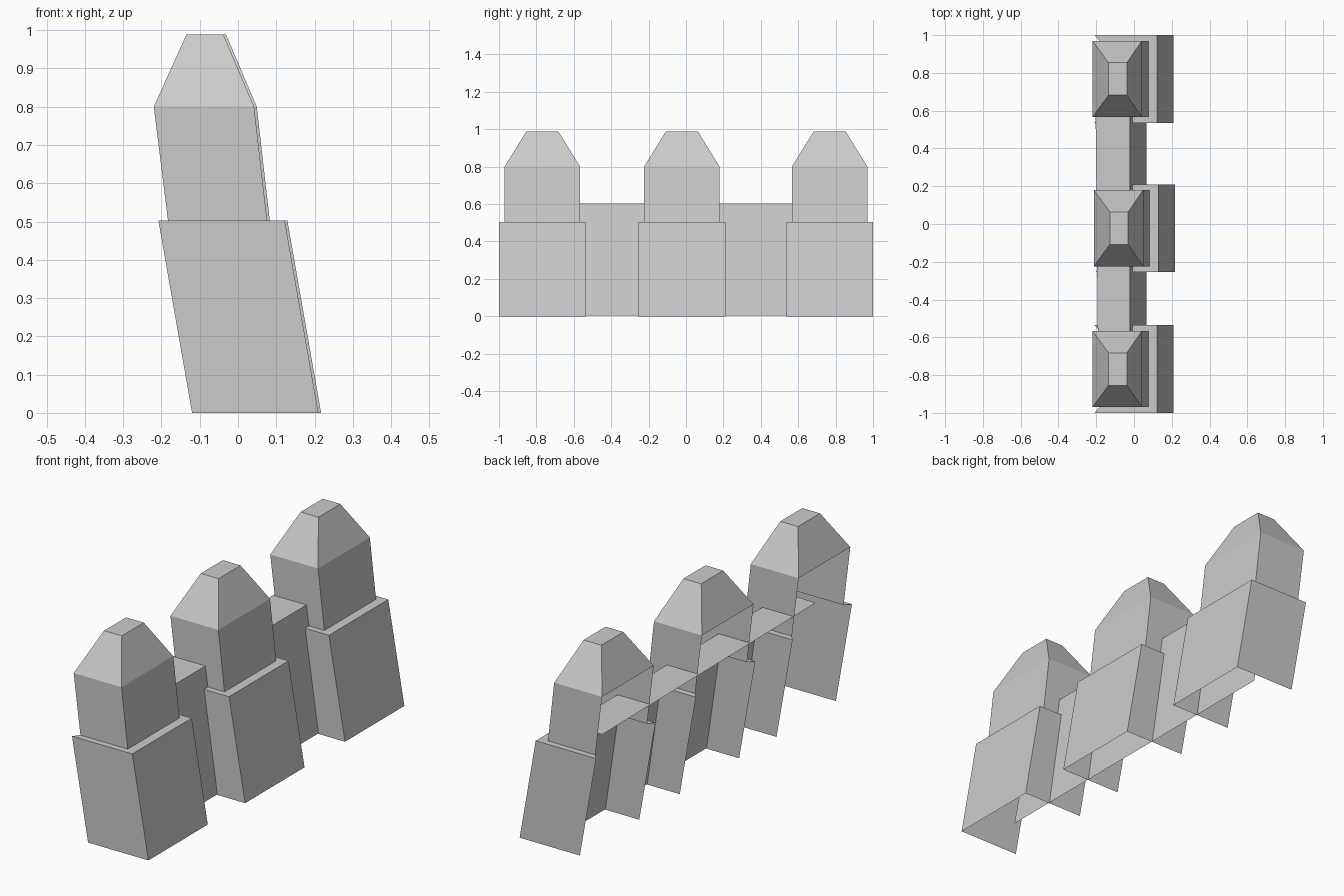
import bpy, bmesh

if "Cube" in bpy.data.objects:
    bpy.data.objects.remove(bpy.data.objects["Cube"])

# Half sections shared by all merlons: (z, back x, front x, half width in y)
SECTIONS = [
    (0.0, -0.12, 0.21, 0.232),     # foot of the leaning base
    (0.503, -0.208, 0.122, 0.232), # top of the base
    (0.503, -0.183, 0.076, 0.202), # ledge inner edge / foot of the upper block
    (0.80, -0.22, 0.042, 0.202),   # shoulder
    (0.988, -0.135, -0.038, 0.086),  # flat tip
]


def finish(name, bm):
    mesh = bpy.data.meshes.new(name)
    bm.to_mesh(mesh)
    bm.free()
    obj = bpy.data.objects.new(name, mesh)
    bpy.context.collection.objects.link(obj)
    return obj


def merlon(name, y, dx=0.0):
    """Loft of U-shaped sections, open at the back, with a closed hipped cap."""
    bm = bmesh.new()
    rings = [[bm.verts.new((x + dx, y + s, z)) for x, s in
              ((xb, -w), (xf, -w), (xf, w), (xb, w))]
             for z, xb, xf, w in SECTIONS]
    for i, (a, b) in enumerate(zip(rings, rings[1:])):
        sides = 4 if i == 3 else 3   # only the cap has a back slope
        for k in range(sides):
            n = (k + 1) % 4
            bm.faces.new((a[k], a[n], b[n], b[k]))
    bm.faces.new(rings[-1])
    return finish(name, bm)


# Three merlons, the middle one set slightly forward
merlon("merlon_left", -0.768)
merlon("merlon_middle", -0.022, 0.007)
merlon("merlon_right", 0.768)

# Linking wall: leaning front sheet and top strip, open behind and below
bm = bmesh.new()
near, far = ([bm.verts.new((x, y, z)) for x, y, z in pts] for pts in (
    ((0.065, -0.79, 0.003), (-0.022, -0.75, 0.603), (-0.19, -0.74, 0.603)),
    ((0.065, 0.95, 0.003), (-0.022, 0.95, 0.603), (-0.207, 0.95, 0.603))))
for k in range(2):
    bm.faces.new((near[k], far[k], far[k + 1], near[k + 1]))
finish("linking_wall", bm)
